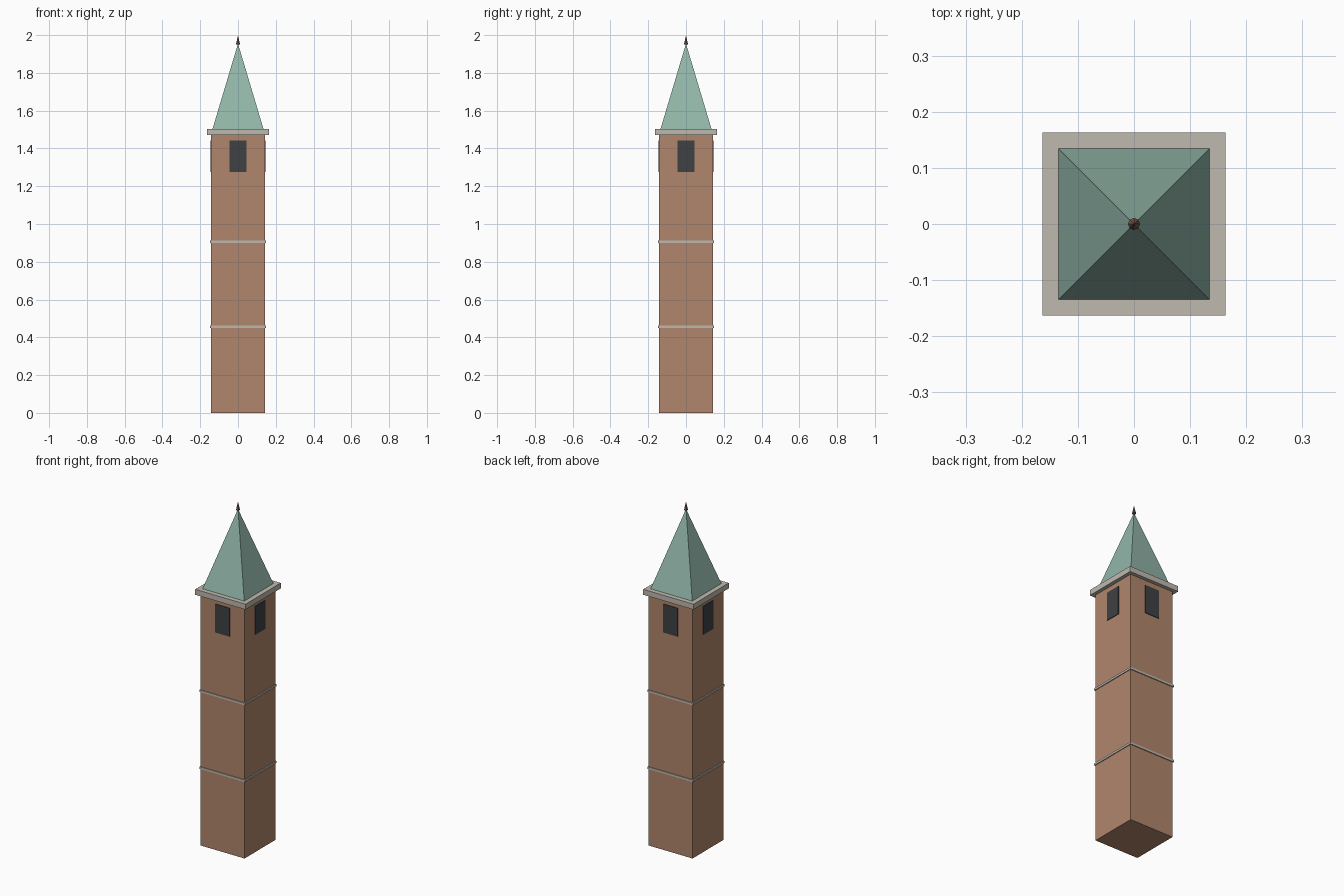
import bpy
import math
from mathutils import Matrix

cube = bpy.data.objects.get("Cube")
if cube:
    bpy.data.objects.remove(cube, do_unlink=True)


def material(name, rgb):
    mat = bpy.data.materials.new(name)
    mat.use_nodes = True
    mat.diffuse_color = (*rgb, 1)
    bsdf = next(n for n in mat.node_tree.nodes if n.type == "BSDF_PRINCIPLED")
    bsdf.inputs["Base Color"].default_value = (*rgb, 1)
    return mat


brick = material("brick", (0.44, 0.24, 0.15))
stone = material("pale stone", (0.53, 0.49, 0.43))
patina = material("green copper", (0.29, 0.47, 0.40))
dark = material("dark opening", (0.05, 0.052, 0.055))
copper = material("brown copper", (0.25, 0.11, 0.07))


def finish(name, mat):
    obj = bpy.context.object
    obj.name = name
    obj.data.name = name
    obj.data.materials.append(mat)
    return obj


def block(name, half_x, half_y, bottom, top, mat, y=0):
    """Box given by half widths and its bottom and top heights."""
    bpy.ops.mesh.primitive_cube_add(size=2)
    obj = finish(name, mat)
    half_z = (top - bottom) / 2
    obj.data.transform(Matrix.Translation((0, y, bottom + half_z))
                       @ Matrix.Diagonal((half_x, half_y, half_z, 1)))
    return obj


def spike(name, sides, radius, bottom, top, mat, turn=0):
    """Pointed cone or pyramid between two heights."""
    bpy.ops.mesh.primitive_cone_add(vertices=sides, radius1=radius, radius2=0,
                                    depth=top - bottom)
    obj = finish(name, mat)
    obj.data.transform(Matrix.Translation((0, 0, (bottom + top) / 2))
                       @ Matrix.Rotation(turn, 4, "Z"))
    return obj


# Brick shaft with two stone string courses
SHAFT = 0.142
block("shaft", SHAFT, SHAFT, 0, 1.48, brick)
for label, z in (("lower", 0.456), ("upper", 0.906)):
    block(label + "_band", 0.147, 0.147, z - 0.006, z + 0.006, stone)

# Belfry openings, one thin dark plate on each side
for i, side in enumerate(("front", "left", "back", "right")):
    plate = block(side + "_opening", 0.046, 0.004, 1.275, 1.441, dark, y=-SHAFT)
    plate.data.transform(Matrix.Rotation(i * math.pi / 2, 4, "Z"))

# Cornice, spire and finial
block("cornice", 0.163, 0.163, 1.471, 1.503, stone)
spike("spire", 4, 0.135 * math.sqrt(2), 1.503, 1.955, patina, math.pi / 4)
spike("finial", 8, 0.0108, 1.95, 2.0, copper)
